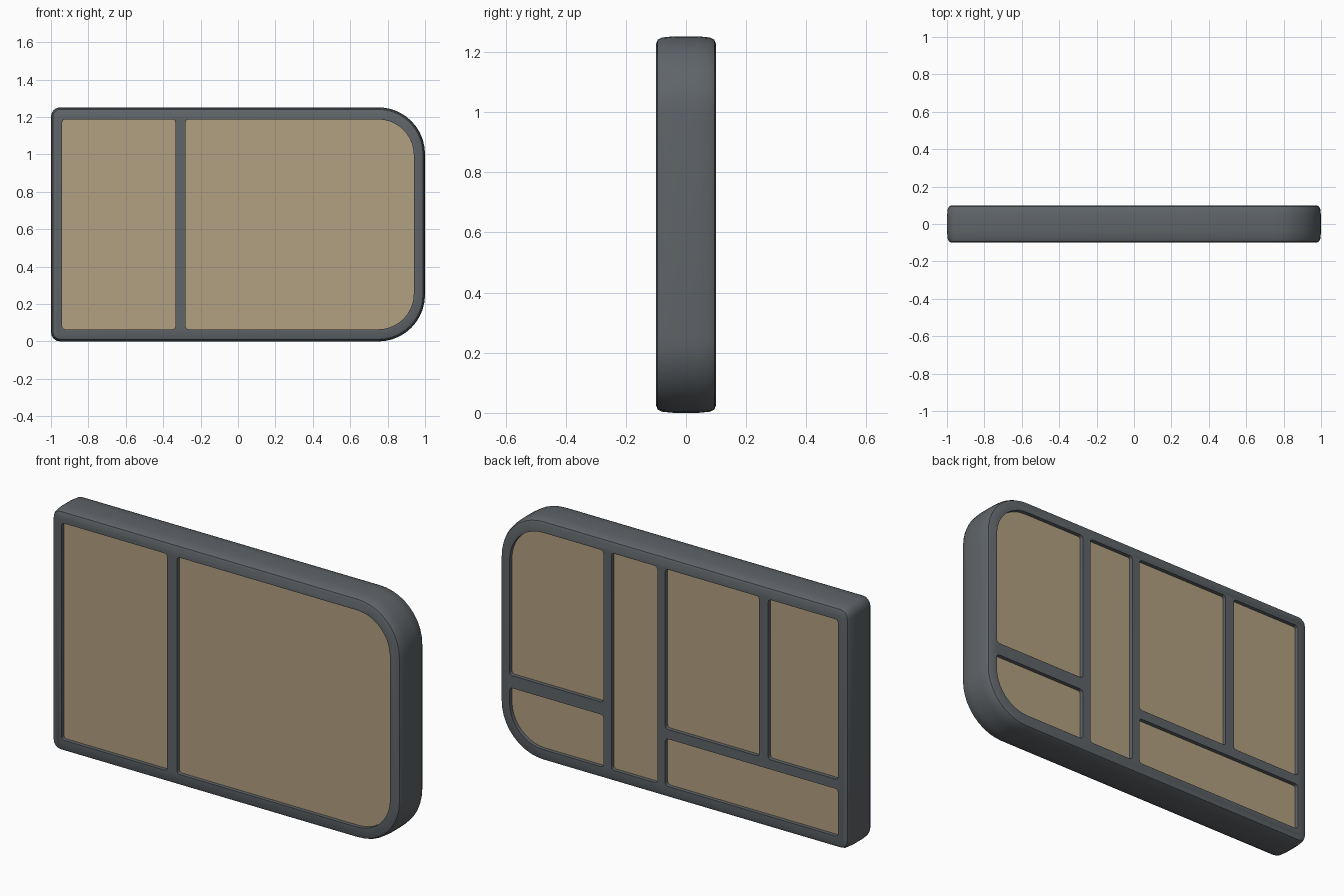
import bpy, bmesh, math

if "Cube" in bpy.data.objects:
    bpy.data.objects.remove(bpy.data.objects["Cube"])

def material(name, rgb):
    m = bpy.data.materials.new(name)
    m.diffuse_color = (*rgb, 1)
    m.use_nodes = True
    m.node_tree.nodes["Principled BSDF"].inputs["Base Color"].default_value = m.diffuse_color
    return m

frame_mat = material("slate grey", (0.115, 0.128, 0.14))
panel_mat = material("tan", (0.45, 0.355, 0.22))

def outline(x0, x1, z0, z1, radii, inset=0):
    """Rounded rectangle; radii: bottom left, bottom right, top right, top left."""
    x0, x1, z0, z1 = x0 + inset, x1 - inset, z0 + inset, z1 - inset
    corners = [(x0, z0, 1, 1), (x1, z0, -1, 1), (x1, z1, -1, -1), (x0, z1, 1, -1)]
    pts = []
    for i, ((cx, cz, sx, sz), r) in enumerate(zip(corners, radii)):
        n = 10 if r > 0.1 else 4
        r = max(r - inset, 0.008)
        for k in range(n + 1):
            a = math.pi + i * math.pi / 2 + k / n * math.pi / 2
            pts.append((cx + sx * r + r * math.cos(a), cz + sz * r + r * math.sin(a)))
    return pts

def loft(name, box, radii, profile, mat):
    """Stack inset outlines along y and cap both ends."""
    bm = bmesh.new()
    rings = [[bm.verts.new((x, y, z)) for x, z in outline(*box, radii, ins)]
             for y, ins in profile]
    n = len(rings[0])
    for a, b in zip(rings, rings[1:]):
        for i in range(n):
            j = (i + 1) % n
            bm.faces.new((a[i], a[j], b[j], b[i]))
    bm.faces.new(rings[0])
    bm.faces.new(rings[-1])
    bmesh.ops.recalc_face_normals(bm, faces=bm.faces)
    me = bpy.data.meshes.new(name)
    bm.to_mesh(me)
    bm.free()
    ob = bpy.data.objects.new(name, me)
    bpy.context.collection.objects.link(ob)
    me.materials.append(mat)
    return ob

# Frame body: square left corners, big round right corners, softened rim
half = [(0.1, 0.026), (0.094, 0.011), (0.08, 0.004), (0.04, 0)]
profile = [(-y, i) for y, i in half] + [(y, i) for y, i in reversed(half)]
frame = loft("frame", (-1, 1, 0, 1.252), (0.05, 0.25, 0.25, 0.05), profile, frame_mat)
frame.data.materials.append(panel_mat)

# Recessed panels: side, x0, x1, z0, z1, bottom right radius, top right radius
L, R, B, T, s, big = -0.94, 0.94, 0.065, 1.187, 0.016, 0.19
DEPTH = 0.02
panels = [
    (-1, L, -0.335, B, T, s, s),
    (-1, -0.28, R, B, T, big, big),
    (1, 0.403, R, 0.40, T, s, big),
    (1, 0.403, R, B, 0.335, big, s),
    (1, 0.094, 0.357, B, T, s, s),
    (1, -0.489, 0.049, 0.36, T, s, s),
    (1, L, -0.54, 0.36, T, s, s),
    (1, L, 0.049, B, 0.31, s, s),
]
bpy.context.view_layer.objects.active = frame
for side, x0, x1, z0, z1, rb, rt in panels:
    cutter = loft("panel_cutter", (x0, x1, z0, z1), (s, rb, rt, s),
                  [(side * (0.1 - DEPTH), 0), (side * 0.15, 0)], frame_mat)
    cutter.hide_render = True
    mod = frame.modifiers.new("pocket", 'BOOLEAN')
    mod.operation = 'DIFFERENCE'
    mod.solver = 'EXACT'
    mod.object = cutter
    bpy.ops.object.modifier_apply(modifier=mod.name)
    bpy.data.objects.remove(cutter, do_unlink=True)

# Pocket floors are tan, everything else is the grey frame
for p in frame.data.polygons:
    floor = abs(p.normal.y) > 0.99 and abs(abs(p.center.y) - (0.1 - DEPTH)) < 0.002
    p.material_index = 1 if floor else 0

frame.select_set(True)
bpy.ops.object.shade_smooth_by_angle(angle=math.radians(35))
